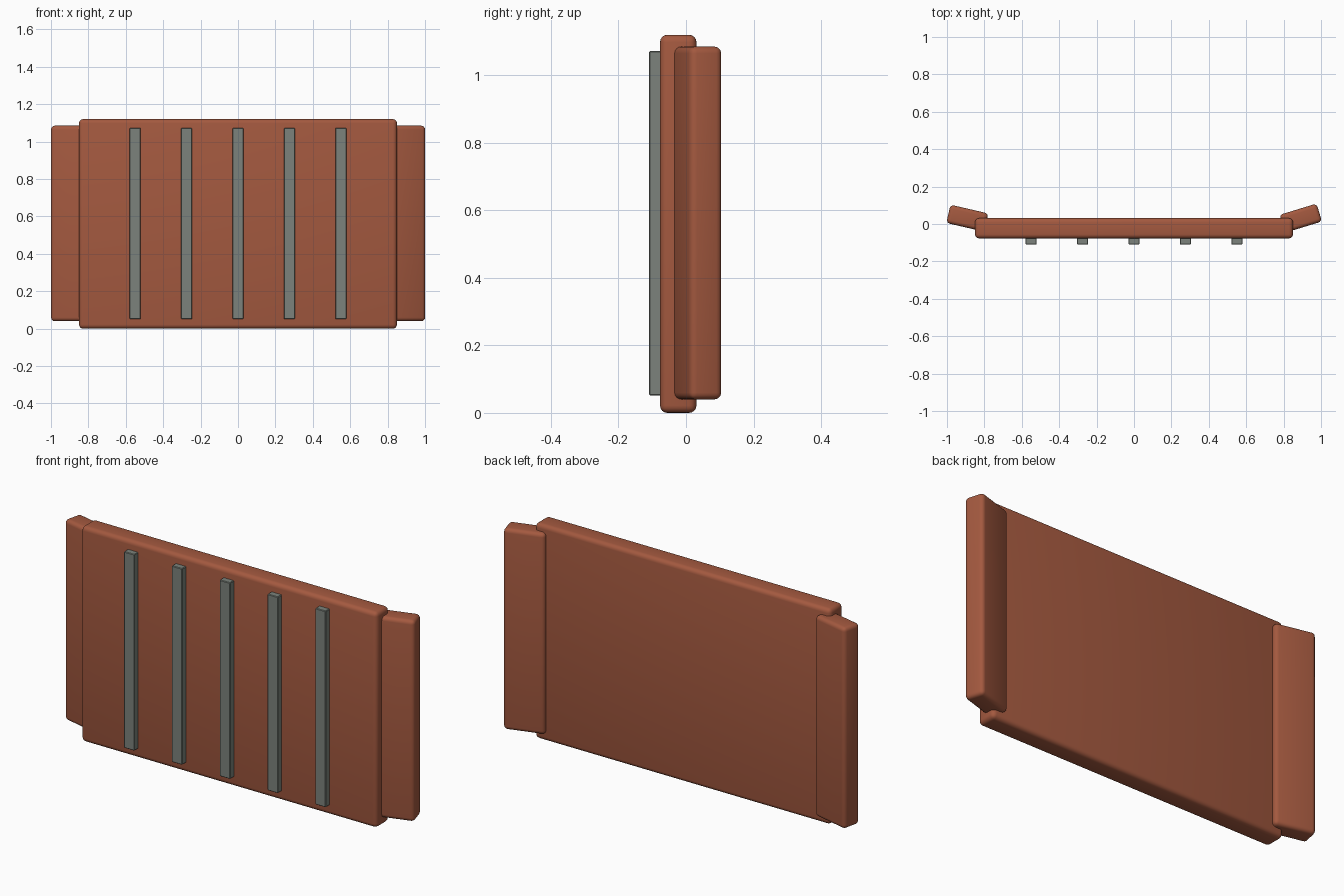
import bpy
from math import radians

cube = bpy.data.objects.get("Cube")
if cube:
    bpy.data.objects.remove(cube, do_unlink=True)


def make_material(name, rgb):
    mat = bpy.data.materials.new(name)
    mat.use_nodes = True
    colour = (*rgb, 1)
    mat.diffuse_color = colour
    mat.node_tree.nodes["Principled BSDF"].inputs["Base Color"].default_value = colour
    return mat


def rounded_box(name, centre, size, mat, radius, segments, turn=0):
    bpy.ops.mesh.primitive_cube_add(size=1, location=centre)
    obj = bpy.context.object
    obj.name = name
    obj.scale = size
    bpy.ops.object.transform_apply(location=False, rotation=False, scale=True)
    obj.rotation_euler.z = radians(turn)
    obj.data.materials.append(mat)
    bevel = obj.modifiers.new("rounded_edges", "BEVEL")
    bevel.width = radius
    bevel.segments = segments
    bpy.ops.object.modifier_apply(modifier=bevel.name)
    bpy.ops.object.shade_smooth_by_angle(angle=radians(35))
    return obj


terracotta = make_material("terracotta", (0.37, 0.1, 0.05))
grey = make_material("grey_metal", (0.2, 0.225, 0.2))

# Main slab
rounded_box("main_panel", (0, -0.023, 0.56), (1.7, 0.108, 1.12), terracotta, 0.022, 4)

# Side wings angled backwards, the left one slightly more
for name, side, turn in (("left_wing", 1, 17), ("right_wing", -1, -13)):
    rounded_box(name, (side * 0.891, 0.031, 0.5625), (0.208, 0.1, 1.045),
                terracotta, 0.02, 4, turn)

# Vertical ribs on the front
for i in range(5):
    rounded_box(f"front_rib_{i + 1}", ((i - 2) * 0.275, -0.087, 0.562),
                (0.06, 0.044, 1.02), grey, 0.003, 1)
